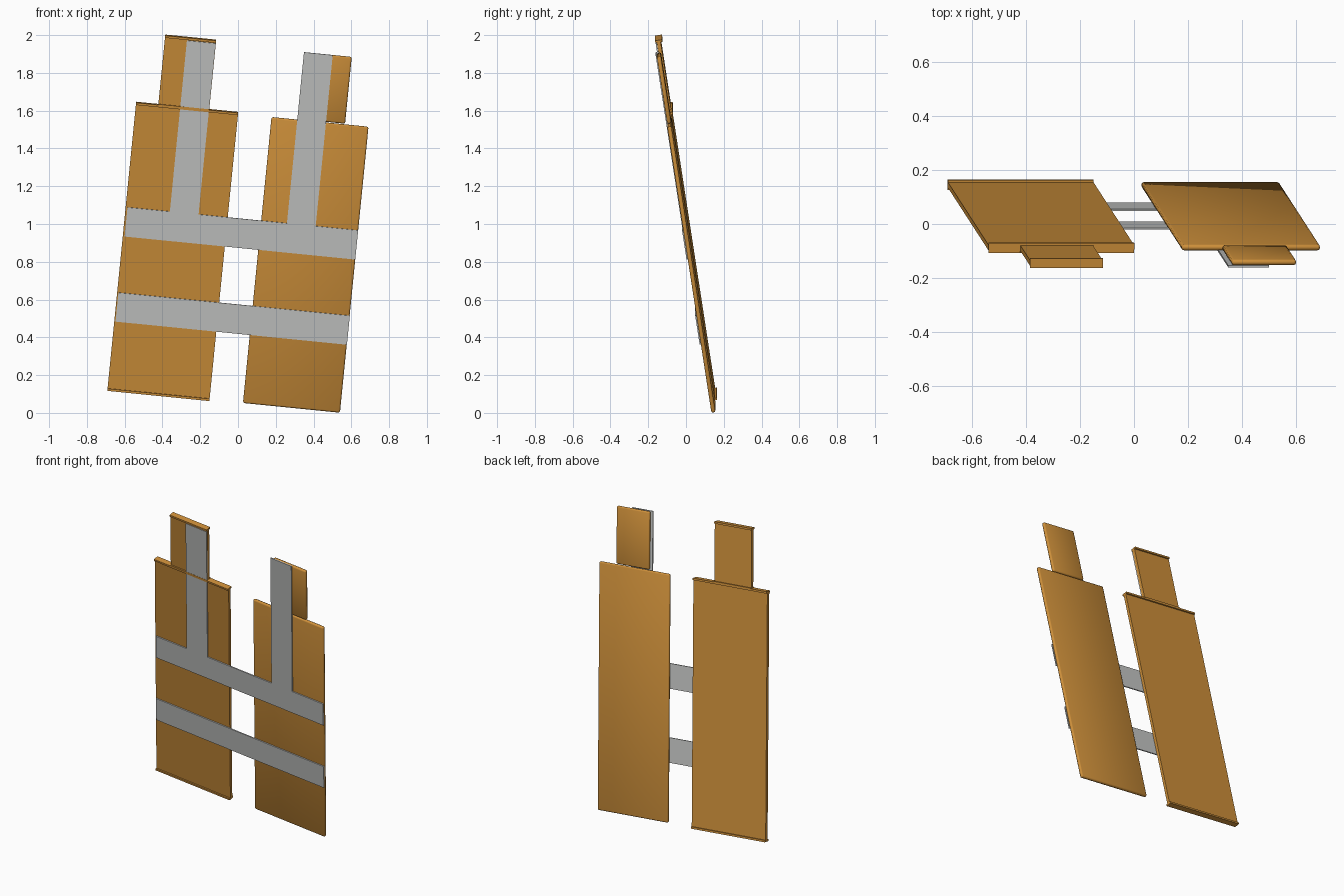
import bpy
from math import radians, cos
from mathutils import Matrix

cube = bpy.data.objects.get("Cube")
if cube:
    bpy.data.objects.remove(cube, do_unlink=True)

TILT = radians(8.73)    # forward lean
LEAN = radians(5.7)     # sideways lean
PLACE = (Matrix.Translation((0, 0.154, 0))
         @ Matrix.Rotation(LEAN, 4, 'Y') @ Matrix.Rotation(TILT, 4, 'X'))


def material(name, rgb):
    mat = bpy.data.materials.new(name)
    mat.use_nodes = True
    mat.diffuse_color = (*rgb, 1)
    bsdf = next(n for n in mat.node_tree.nodes if n.type == 'BSDF_PRINCIPLED')
    bsdf.inputs["Base Color"].default_value = (*rgb, 1)
    bsdf.inputs["Roughness"].default_value = 0.6
    return mat


ORANGE = material("amber_orange", (0.61, 0.275, 0.042))
GREY = material("light_grey", (0.56, 0.57, 0.56))


def slab(name, mat, x, z, y, bevel=0.0):
    """Box between pairs of limits in the plane of the leaning panels."""
    z = [v / cos(TILT) for v in z]
    bpy.ops.mesh.primitive_cube_add(size=1)
    ob = bpy.context.object
    ob.name = name
    size = [b - a for a, b in (x, y, z)]
    mid = [(a + b) / 2 for a, b in (x, y, z)]
    ob.data.transform(Matrix.Translation(mid) @ Matrix.Diagonal((*size, 1)))
    ob.matrix_world = PLACE
    ob.data.materials.append(mat)
    if bevel:
        mod = ob.modifiers.new("soft_edges", 'BEVEL')
        mod.width = bevel
        mod.segments = 2
        bpy.ops.object.shade_smooth()
    return ob


def railed_panel(name, x, z):
    """Flat panel with a thicker rail along its top and bottom ends."""
    rail = 0.012
    slab(name, ORANGE, x, z, (-0.010, 0.010))
    slab(name + "_bottom_rail", ORANGE, x, (z[0], z[0] + rail), (-0.0185, 0.0185))
    slab(name + "_top_rail", ORANGE, x, (z[1] - rail, z[1]), (-0.0185, 0.0185))


# Right side: railed panels
railed_panel("right_panel", (-0.70, -0.157), (0.05, 1.583))
railed_panel("right_upper_panel", (-0.582, -0.311), (1.575, 1.952))

# Left side: soft-edged panels
slab("left_panel", ORANGE, (0.021, 0.537), (0.055, 1.576), (-0.011, 0.011), 0.009)
slab("left_upper_panel", ORANGE, (0.172, 0.412), (1.58, 1.935), (-0.011, 0.011), 0.009)

# Straps across the front
STRAP = (-0.0175, -0.0105)
slab("lower_strap", GREY, (-0.693, 0.538), (0.419, 0.573), STRAP)
slab("upper_strap", GREY, (-0.690, 0.537), (0.872, 1.027), STRAP)
for side, left in (("right", -0.465), ("left", 0.158)):
    slab(side + "_upright", GREY, (left, left + 0.153), (1.027, 1.937), STRAP)
